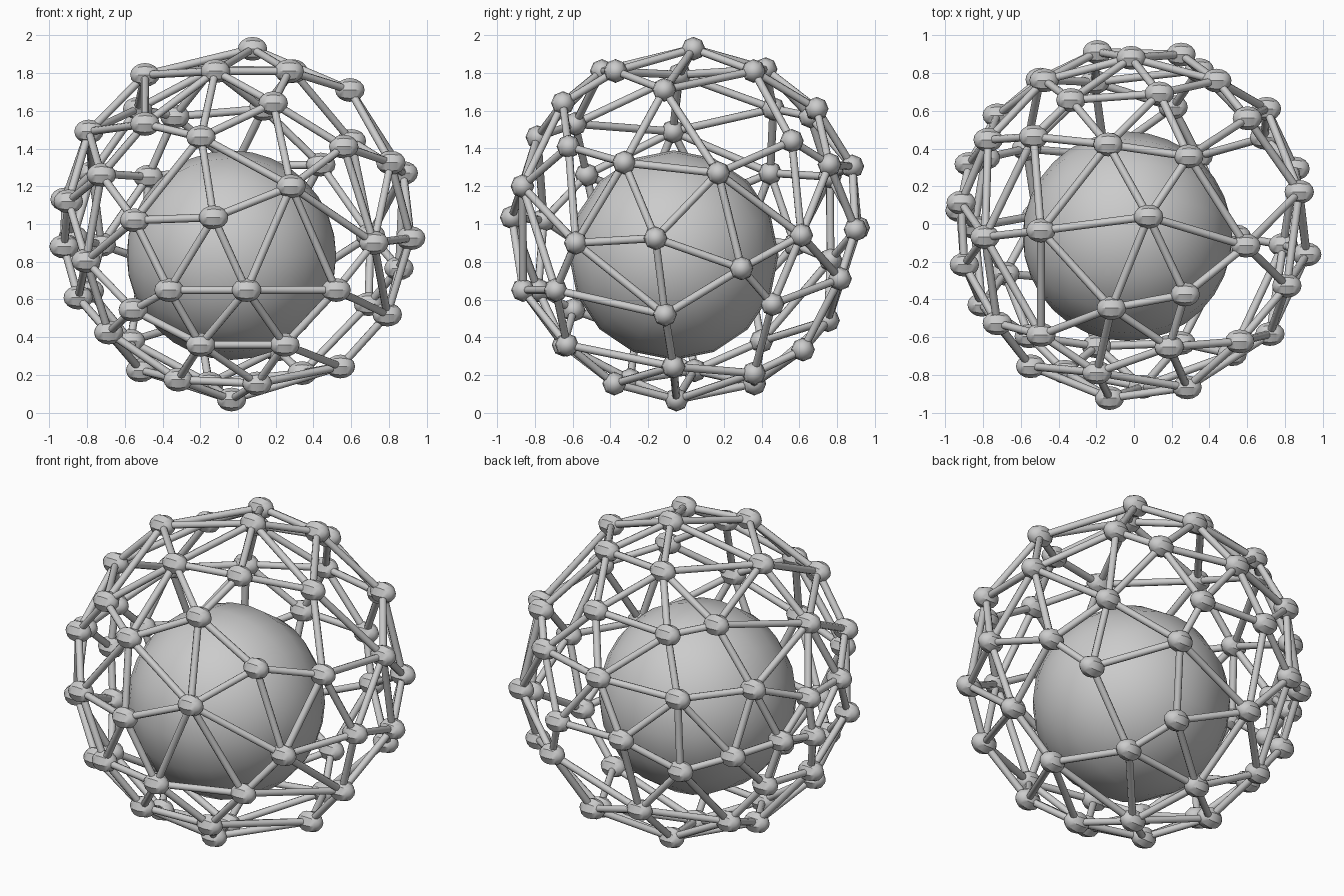
import bpy, bmesh, math
from mathutils import Vector, Matrix

if "Cube" in bpy.data.objects:
    bpy.data.objects.remove(bpy.data.objects["Cube"])

R = 0.932           # shell radius, shell centred at (0, 0, 1)

# node positions on the shell: (longitude in degrees, height)
NODES = [
    (27, 1.928), (184, 1.79), (108, 1.82), (51, 1.81), (-54, 1.81), (-105, 1.81),
    (-11, 1.71), (-74, 1.64), (79, 1.61), (117, 1.57), (139, 1.61), (185, 1.49),
    (-130, 1.53), (-104, 1.46), (43, 1.44), (-48, 1.41), (-144, 1.26), (150, 1.27),
    (122, 1.25), (91, 1.305), (60, 1.315), (11, 1.27), (-22, 1.325), (-72, 1.2),
    (173, 1.13), (193.5, 1.12), (-126, 1.02), (-98, 1.035), (-39, 0.9), (-10, 0.925),
    (41, 0.94), (74.5, 0.97), (102, 0.98), (141.5, 0.89), (160, 0.93), (175.5, 0.88),
    (208, 0.805), (123, 0.81), (19, 0.765), (67, 0.71), (33.5, 0.575), (-115, 0.65),
    (-87, 0.65), (-53, 0.65), (-8, 0.52), (156, 0.645), (181, 0.61), (-133, 0.545),
    (201, 0.425), (105.5, 0.49), (-107, 0.36), (-68.5, 0.36), (145, 0.38), (71.5, 0.335),
    (-7, 0.245), (175, 0.225), (-137, 0.175), (-75, 0.155), (46.6, 0.21), (113, 0.155),
    (236, 0.07),
]


def shell_point(lon, z):
    rho = math.sqrt(max(R * R - (z - 1) ** 2, 0))
    a = math.radians(lon)
    return Vector((rho * math.cos(a), rho * math.sin(a), z))


def finish(bm, name, angle=30):
    me = bpy.data.meshes.new(name)
    bm.to_mesh(me)
    bm.free()
    ob = bpy.data.objects.new(name, me)
    bpy.context.collection.objects.link(ob)
    bpy.ops.object.select_all(action='DESELECT')
    ob.select_set(True)
    bpy.context.view_layer.objects.active = ob
    bpy.ops.object.shade_smooth_by_angle(angle=math.radians(angle))
    return ob


TO_X = Matrix.Rotation(math.pi / 2, 4, 'Y')   # sphere poles along x
points = [shell_point(*n) for n in NODES]

# inner core
bm = bmesh.new()
bmesh.ops.create_uvsphere(bm, u_segments=16, v_segments=16, radius=0.555,
                          matrix=Matrix.Translation((-0.035, -0.065, 0.835)) @ TO_X)
finish(bm, "core")

# joint balls, slightly longer along x
bm = bmesh.new()
for p in points:
    m = Matrix.Translation(p) @ Matrix.Diagonal((0.078, 0.063, 0.063, 1)) @ TO_X
    bmesh.ops.create_uvsphere(bm, u_segments=8, v_segments=8, radius=1, matrix=m)
finish(bm, "joint_balls")

# strut layout: hull of the joints with nearly flat diagonals left out
hull = bmesh.new()
for p in points:
    hull.verts.new(p)
bmesh.ops.convex_hull(hull, input=hull.verts[:])
hull.normal_update()
pairs = [(e.verts[0].co.copy(), e.verts[1].co.copy()) for e in hull.edges
         if len(e.link_faces) == 2
         and e.calc_face_angle() > math.radians(9) and e.calc_length() < 0.8]
hull.free()

# struts
bm = bmesh.new()
for a, b in pairs:
    d = b - a
    m = Matrix.Translation((a + b) / 2) @ d.to_track_quat('Z', 'Y').to_matrix().to_4x4()
    bmesh.ops.create_cone(bm, cap_ends=True, segments=8, radius1=0.021, radius2=0.021,
                          depth=d.length, matrix=m)
finish(bm, "struts", 50)
